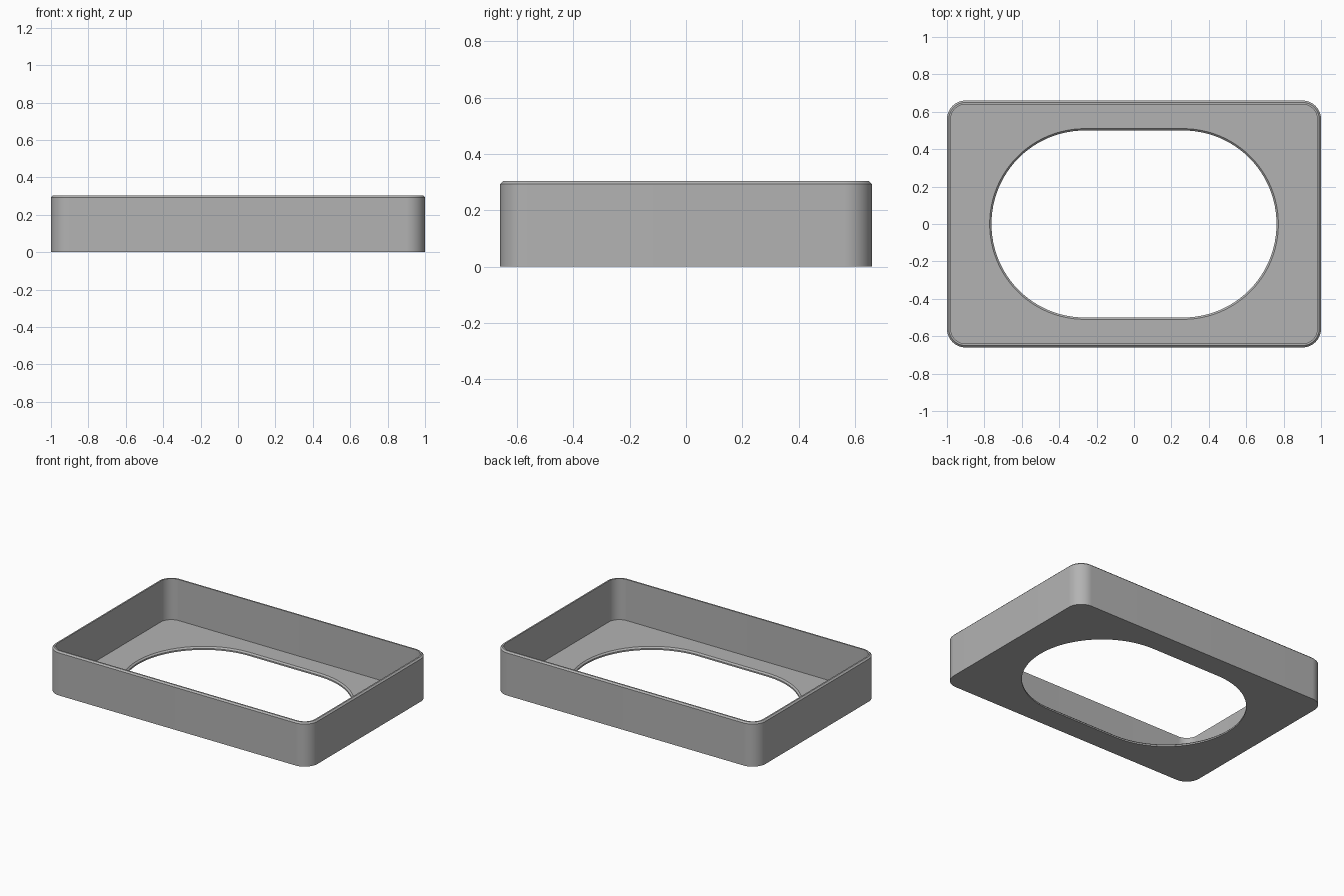
import bpy, bmesh, math

if "Cube" in bpy.data.objects:
    bpy.data.objects.remove(bpy.data.objects["Cube"])

SEG = 24  # segments per rounded corner


def rounded_loop(bm, hx, hy, r, z):
    """Closed loop of a rounded rectangle with half sizes hx, hy."""
    loop = []
    for q, (sx, sy) in enumerate([(1, 1), (-1, 1), (-1, -1), (1, -1)]):
        for i in range(SEG + 1):
            a = (q + i / SEG) * math.pi / 2
            loop.append(bm.verts.new((sx * (hx - r) + r * math.cos(a),
                                      sy * (hy - r) + r * math.sin(a), z)))
    return loop


HX, HY, H, R = 1.0, 0.66, 0.303, 0.1   # outer body
WALL, FLOOR, C = 0.02, 0.02, 0.01      # wall, floor and edge chamfer
OX, OY = 0.762, 0.5                    # oval opening

# Cross-section of the tray, from the outer bottom edge round to the opening
sections = [
    (HX, HY, R, 0),
    (HX, HY, R, H - C),
    (HX - C, HY - C, R - C, H),
    (HX - WALL, HY - WALL, R - WALL, H),
    (HX - WALL, HY - WALL, R - WALL, FLOOR),
    (OX + C, OY + C, OY + C - 0.001, FLOOR),
    (OX, OY, OY - 0.001, FLOOR - C),
    (OX, OY, OY - 0.001, 0),
]

bm = bmesh.new()
loops = [rounded_loop(bm, *s) for s in sections]
n = len(loops[0])
for k, a in enumerate(loops):
    b = loops[(k + 1) % len(loops)]
    for i in range(n):
        j = (i + 1) % n
        bm.faces.new((a[i], a[j], b[j], b[i]))
bmesh.ops.recalc_face_normals(bm, faces=bm.faces)

mesh = bpy.data.meshes.new("tray_frame")
bm.to_mesh(mesh)
bm.free()
tray = bpy.data.objects.new("tray_frame", mesh)
bpy.context.collection.objects.link(tray)

# Plain grey
grey = bpy.data.materials.new("grey")
grey.diffuse_color = (0.45, 0.45, 0.45, 1)
grey.use_nodes = True
grey.node_tree.nodes["Principled BSDF"].inputs["Base Color"].default_value = grey.diffuse_color
mesh.materials.append(grey)

# Smooth corners, sharp edges
bpy.context.view_layer.objects.active = tray
tray.select_set(True)
bpy.ops.object.shade_smooth_by_angle(angle=math.radians(30))
